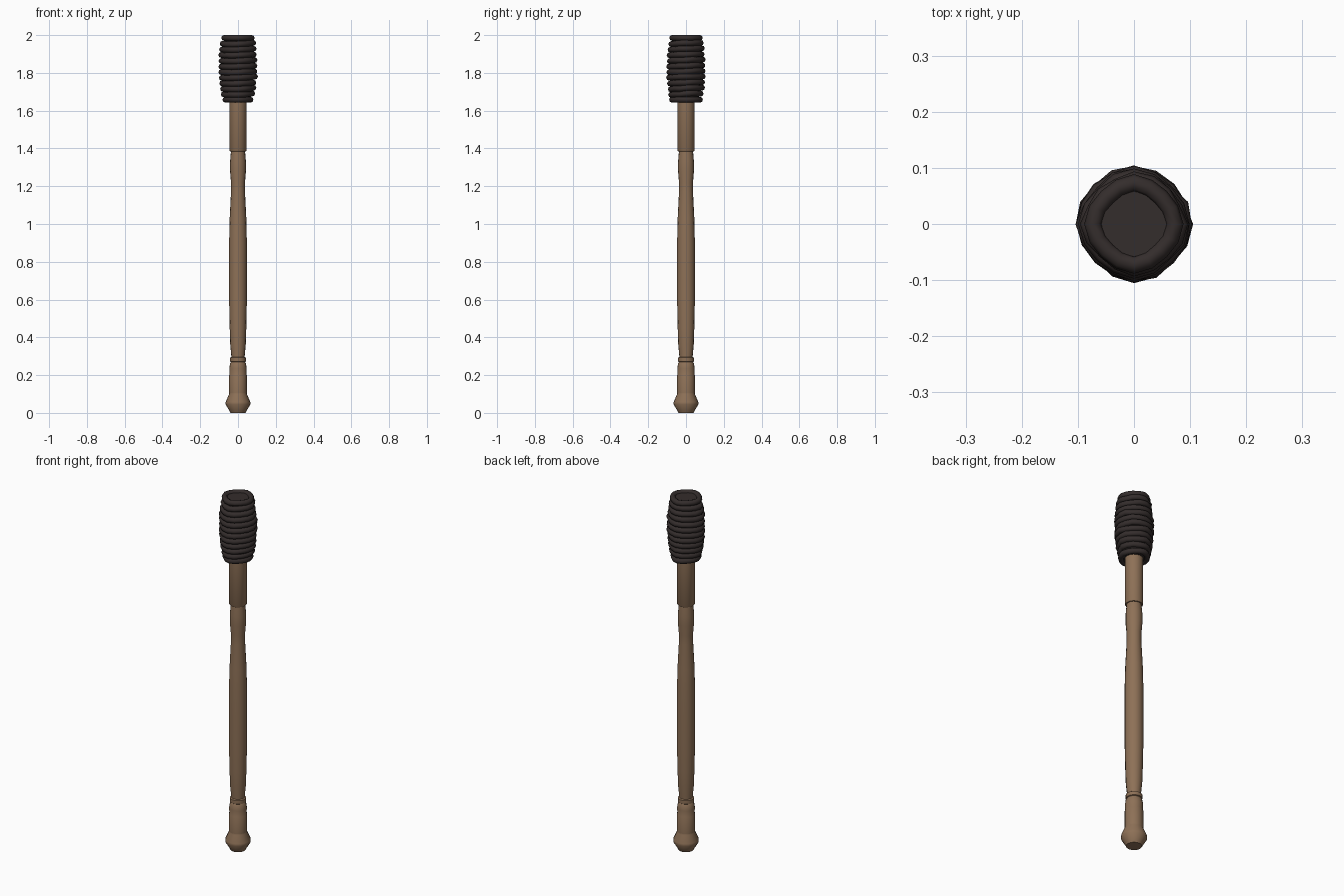
import bpy, bmesh, math, random
from mathutils import Vector

if "Cube" in bpy.data.objects:
    bpy.data.objects.remove(bpy.data.objects["Cube"])

random.seed(4)


def material(name, rgb):
    m = bpy.data.materials.new(name)
    m.diffuse_color = (*rgb, 1)
    m.use_nodes = True
    m.node_tree.nodes["Principled BSDF"].inputs["Base Color"].default_value = m.diffuse_color
    return m


WOOD = material("brown wood", (0.27, 0.165, 0.095))
CORD = material("dark cord", (0.034, 0.026, 0.025))


def finish(name, bm, mat, angle=40):
    bmesh.ops.recalc_face_normals(bm, faces=bm.faces)
    mesh = bpy.data.meshes.new(name)
    bm.to_mesh(mesh)
    bm.free()
    obj = bpy.data.objects.new(name, mesh)
    bpy.context.collection.objects.link(obj)
    mesh.materials.append(mat)
    bpy.ops.object.select_all(action='DESELECT')
    obj.select_set(True)
    bpy.context.view_layer.objects.active = obj
    bpy.ops.object.shade_smooth_by_angle(angle=math.radians(angle))
    return obj


def bridge(bm, a, b):
    n = len(a)
    for i in range(n):
        j = (i + 1) % n
        bm.faces.new((a[i], a[j], b[j], b[i]))


def lathe(name, profile, mat, sides=16):
    """Turn a (radius, height) profile around z and cap both ends."""
    bm = bmesh.new()
    rings = [[bm.verts.new((r * math.cos(math.tau * i / sides),
                            r * math.sin(math.tau * i / sides), z))
              for i in range(sides)] for r, z in profile]
    for a, b in zip(rings, rings[1:]):
        bridge(bm, a, b)
    bm.faces.new(rings[0])
    bm.faces.new(rings[-1])
    return finish(name, bm, mat)


def cord_loop(name, z, rx, ry, thick, tilt=0.0, wobble=0.0, sides=16, around=8):
    """One slightly uneven, slightly tilted turn of cord."""
    bm = bmesh.new()
    loops = []
    for i in range(sides):
        a = math.tau * i / sides
        out = Vector((math.cos(a), math.sin(a), 0))
        bump = random.uniform(-wobble, wobble)
        # a little wider on the four axis directions
        square = 0.003 * math.cos(4 * a)
        c = Vector(((rx + bump + square) * out.x, (ry + bump + square) * out.y,
                    z + tilt * math.sin(a + 0.6) + bump * 0.5))
        loops.append([bm.verts.new(c + out * thick * math.cos(math.tau * k / around)
                                   + Vector((0, 0, thick * math.sin(math.tau * k / around))))
                      for k in range(around)])
    for i in range(sides):
        bridge(bm, loops[i], loops[(i + 1) % sides])
    return finish(name, bm, CORD, 60)


# Turned handle: pommel, lower grip, long shaft and waist
lathe("pommel", [(0.040, 0), (0.045, 0.01), (0.066, 0.045), (0.065, 0.058),
                 (0.048, 0.098), (0.047, 0.105)], WOOD)
lathe("lower_grip", [(0.047, 0.10), (0.047, 0.20), (0.045, 0.205),
                     (0.046, 0.235), (0.042, 0.262), (0.036, 0.272)], WOOD)
lathe("grip_ring", [(0.036, 0.268), (0.042, 0.272), (0.042, 0.292), (0.036, 0.296)], WOOD)
lathe("shaft", [(0.035, 0.29), (0.036, 0.31), (0.041, 0.36), (0.044, 0.45), (0.047, 0.60),
                (0.047, 0.90), (0.044, 1.03), (0.037, 1.17), (0.037, 1.22),
                (0.042, 1.28), (0.042, 1.33), (0.037, 1.39)], WOOD)
lathe("upper_sleeve", [(0.043, 1.385), (0.046, 1.39), (0.046, 1.68)], WOOD)

# Wrapped head: solid core with stacked turns of cord
lathe("head_core", [(0.060, 1.65), (0.076, 1.70), (0.083, 1.80), (0.080, 1.90),
                    (0.070, 1.96), (0.058, 1.988)], CORD)
TURNS = 12
for i in range(TURNS):
    t = i / (TURNS - 1)
    z = 1.658 + t * 0.327
    bulge = math.sin(math.pi * min(1, t * 0.95 + 0.05))
    end = i in (0, TURNS - 1)
    rx = 0.060 + 0.010 * t + 0.022 * bulge
    ry = 0.069 + 0.001 * t + 0.016 * bulge
    cord_loop(f"cord_turn_{i + 1}", z, rx, ry, 0.0155,
              0 if end else 0.004, 0.0005 if end else 0.003)
